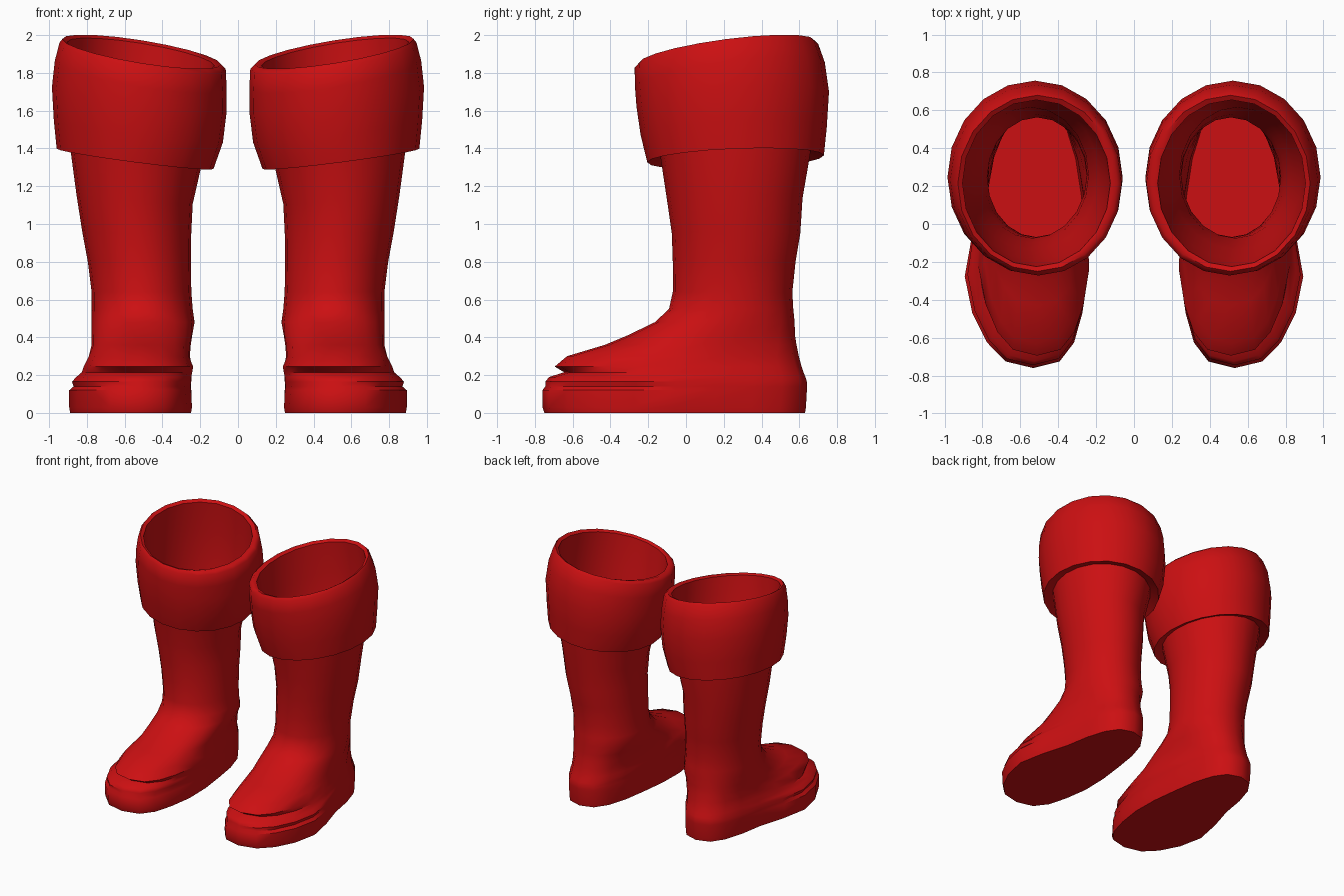
import bpy, bmesh, math

SIDES = 20

red = bpy.data.materials.new("boot red")
red.diffuse_color = (0.6, 0.005, 0.006, 1)


def ring(z, yf, yb, front, back=None, tilt=(0, 0), p=1.0):
    """Closed outline: y from yf to yb, x range blending from front to back."""
    back = back or front
    pts = []
    yc, ry = (yf + yb) / 2, (yb - yf) / 2
    xc = (front[0] + front[1] + back[0] + back[1]) / 4
    for i in range(SIDES):
        a = 2 * math.pi * i / SIDES
        y = yc - ry * math.cos(a)
        t = (y - yf) / (yb - yf)
        k = min(1, max(0, (t - 0.3) / 0.4))
        k = k * k * (3 - 2 * k)
        lo = front[0] + (back[0] - front[0]) * k
        hi = front[1] + (back[1] - front[1]) * k
        # toe tip leans towards the inner side
        lean = 0.35 * (front[1] - back[1]) * max(0, 1 - t / 0.25)
        s = math.sin(a)
        x = (lo + hi) / 2 - lean + (hi - lo) / 2 * math.copysign(abs(s) ** p, s)
        pts.append((x, y, z + tilt[0] * (x - xc) + tilt[1] * (y - yc)))
    return pts


def loft(name, rings, cap=False, angle=40):
    """Skin the rings from first to last and mirror into a pair."""
    bm = bmesh.new()
    loops = [[bm.verts.new(c) for c in r] for r in rings]
    for a, b in zip(loops, loops[1:]):
        for i in range(SIDES):
            j = (i + 1) % SIDES
            bm.faces.new((a[i], a[j], b[j], b[i]))
    if cap:
        bm.faces.new(loops[0][::-1])
    me = bpy.data.meshes.new(name)
    bm.to_mesh(me)
    bm.free()
    me.materials.append(red)
    ob = bpy.data.objects.new(name, me)
    bpy.context.collection.objects.link(ob)
    bpy.ops.object.select_all(action='DESELECT')
    ob.select_set(True)
    bpy.context.view_layer.objects.active = ob
    bpy.ops.object.shade_smooth_by_angle(angle=math.radians(angle))
    ob.modifiers.new("pair", 'MIRROR')
    return ob


low, high = (0.13, 0.04), (0.16, 0.13)      # slope of cuff hem and of rim
rim_inner = ring(1.90, -0.225, 0.655, (0.125, 0.905), tilt=high)

# foot, from sole to ankle
foot = [
    ring(0.00, -0.75, 0.63, (0.235, 0.905), (0.27, 0.79), p=0.75),
    ring(0.03, -0.76, 0.635, (0.23, 0.91), (0.265, 0.795), p=0.75),
    ring(0.12, -0.76, 0.64, (0.235, 0.91), (0.26, 0.80), p=0.75),
    ring(0.14, -0.745, 0.64, (0.24, 0.885), (0.26, 0.80), p=0.75),
    ring(0.165, -0.745, 0.64, (0.235, 0.895), (0.26, 0.80), p=0.75),
    ring(0.19, -0.725, 0.632, (0.235, 0.87), (0.26, 0.795), p=0.75),
    ring(0.215, -0.645, 0.622, (0.23, 0.84), (0.26, 0.79), p=0.75),
    ring(0.245, -0.695, 0.612, (0.225, 0.83), (0.26, 0.785), p=0.75),
    ring(0.30, -0.63, 0.597, (0.25, 0.80), (0.26, 0.78), p=0.75),
    ring(0.36, -0.43, 0.585, (0.245, 0.775), (0.255, 0.775), p=0.8),
    ring(0.41, -0.31, 0.577, (0.235, 0.775), (0.25, 0.775), p=0.85),
    ring(0.48, -0.165, 0.575, (0.23, 0.775), p=0.92),
    ring(0.55, -0.09, 0.568, (0.24, 0.775)),
]
# shaft, from ankle up to the opening
shaft = [
    ring(0.64, -0.07, 0.563, (0.247, 0.775)),
    ring(0.80, -0.07, 0.58, (0.25, 0.795)),
    ring(0.95, -0.075, 0.605, (0.248, 0.825), tilt=(0.04, 0)),
    ring(1.13, -0.10, 0.617, (0.24, 0.855), tilt=(0.08, 0.02)),
    ring(1.37, -0.135, 0.66, (0.19, 0.89), tilt=low),
    ring(1.65, -0.19, 0.67, (0.145, 0.91), tilt=high),
    rim_inner,
]
loft("boot_body", foot + shaft, cap=True)

# folded cuff: hem underside, bulging outer wall, rim
cuff = [
    ring(1.37, -0.135, 0.66, (0.19, 0.89), tilt=low),
    ring(1.345, -0.205, 0.73, (0.13, 0.96), tilt=low),
    ring(1.49, -0.24, 0.745, (0.08, 0.975), tilt=low),
    ring(1.66, -0.262, 0.757, (0.06, 0.985), tilt=(0.14, 0.08)),
    ring(1.79, -0.27, 0.735, (0.06, 0.97), tilt=high),
    ring(1.89, -0.272, 0.70, (0.065, 0.945), tilt=high),
    ring(1.912, -0.25, 0.68, (0.09, 0.93), tilt=high),
    rim_inner,
]
loft("boot_cuff", cuff, angle=60)
